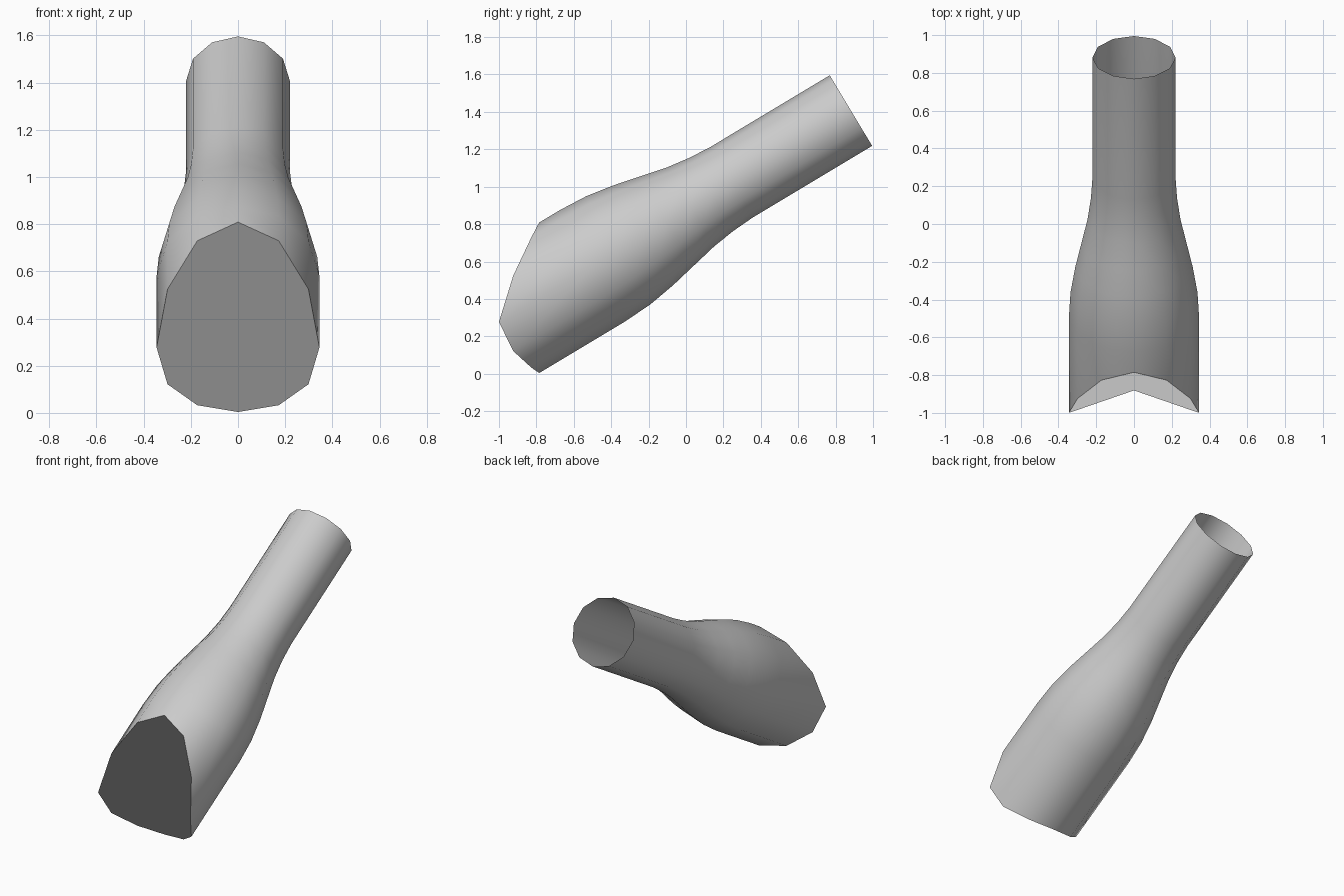
import bpy, math
from mathutils import Vector

if "Cube" in bpy.data.objects:
    bpy.data.objects.remove(bpy.data.objects["Cube"])

SIDES, WIDE, NARROW = 12, 0.345, 0.22
TILT = math.atan2(1.13, 1.882)
AXIS = Vector((0, math.cos(TILT), math.sin(TILT)))
UP = Vector((0, -math.sin(TILT), math.cos(TILT)))
FOOT = Vector((0, -1.0, 0.277))

grey = bpy.data.materials.new("light_grey")
grey.diffuse_color = (0.6, 0.6, 0.6, 1)
grey.use_nodes = True
grey.node_tree.nodes["Principled BSDF"].inputs["Base Color"].default_value = grey.diffuse_color


def add_object(name, verts, faces):
    me = bpy.data.meshes.new(name)
    me.from_pydata(verts, [], faces)
    me.materials.append(grey)
    for p in me.polygons:
        p.use_smooth = True
    ob = bpy.data.objects.new(name, me)
    bpy.context.collection.objects.link(ob)
    return ob


def ring(r, s=None):
    """Ring square to the axis at distance s, or the curved front mouth."""
    pts = []
    for i in range(SIDES):
        a = 2 * math.pi * i / SIDES
        u = math.sin(a)
        d = s
        if s is None:  # slide the points along the axis to the saddle cut
            d = (0.215 * abs(u) ** 1.5 + AXIS.z * r * u) / AXIS.y
        pts.append(FOOT + AXIS * d + UP * (r * u) + Vector((r * math.cos(a), 0, 0)))
    return pts


# Tube: wide saddle-cut front, smooth taper, narrow open back
profile = [(0.585, WIDE), (0.745, 0.336), (0.9, 0.311), (1.045, 0.279),
           (1.195, 0.246), (1.325, 0.228), (1.45, NARROW), (2.195, NARROW)]
mouth = ring(WIDE)
rings = [mouth] + [ring(r, s) for s, r in profile]
verts = [p for rg in rings for p in rg]
faces = []
for k in range(len(rings) - 1):
    for i in range(SIDES):
        j = (i + 1) % SIDES
        a, b = k * SIDES, (k + 1) * SIDES
        faces.append((a + i, b + i, b + j, a + j))
add_object("tapered_tube", verts, faces)

# Front cap: fan to the middle of the mouth, shaded evenly along the axis
centre = sum(mouth, Vector()) / SIDES
cap = add_object("front_cap", mouth + [centre],
                 [(i, (i + 1) % SIDES, SIDES) for i in range(SIDES)])
cap.data.normals_split_custom_set([-AXIS] * len(cap.data.loops))
